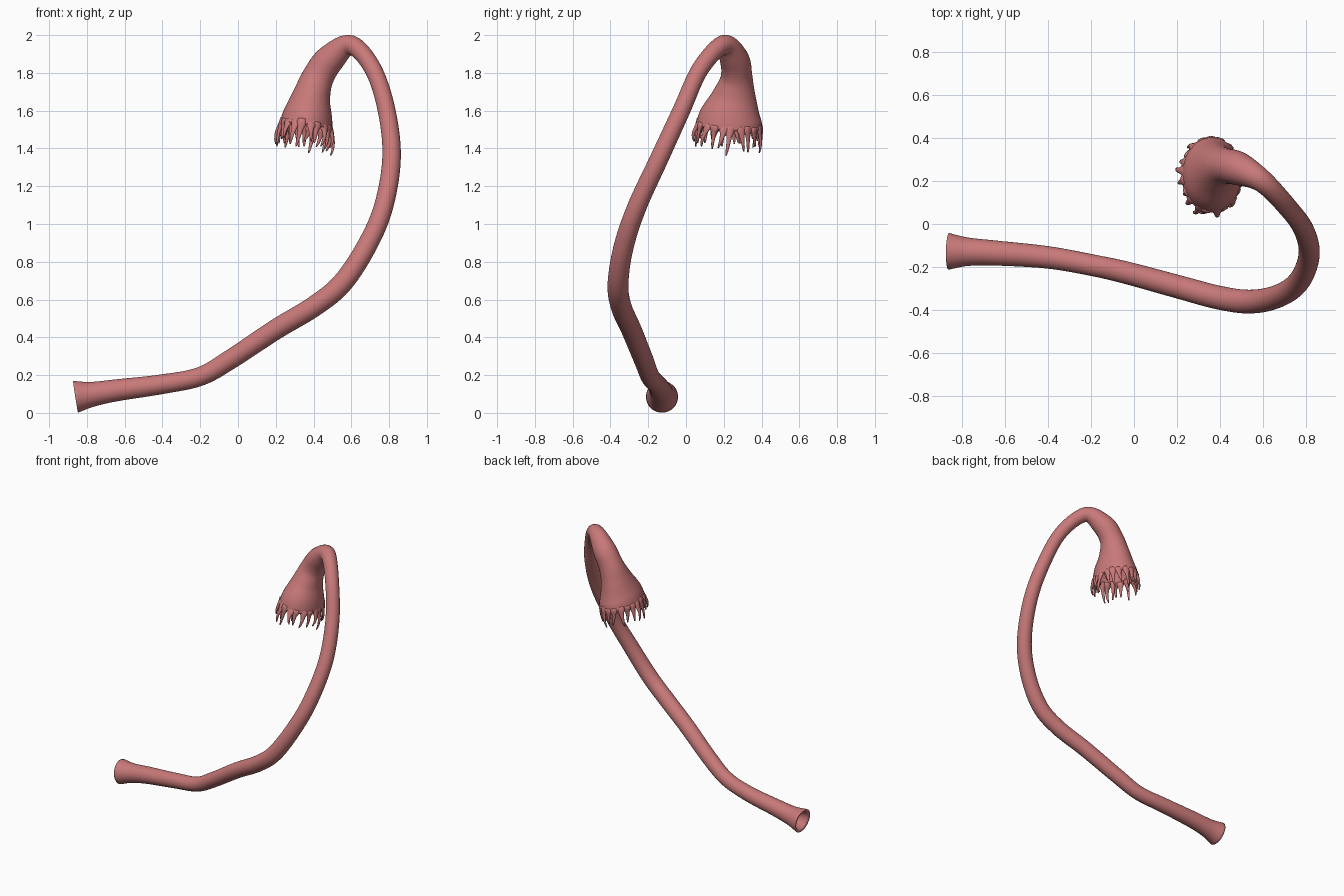
import bpy, bmesh, random
from math import sin, cos, pi
from mathutils import Vector

if "Cube" in bpy.data.objects:
    bpy.data.objects.remove(bpy.data.objects["Cube"])

random.seed(4)
mat = bpy.data.materials.new("tissue_pink")
mat.diffuse_color = (0.58, 0.19, 0.19, 1)
mat.use_nodes = True
mat.node_tree.nodes["Principled BSDF"].inputs["Base Color"].default_value = mat.diffuse_color


def spline(pts, steps):
    """Catmull-Rom through rows of any width."""
    p = [Vector(q) for q in pts]
    p = [p[0] * 2 - p[1]] + p + [p[-1] * 2 - p[-2]]
    out = []
    for i in range(1, len(p) - 2):
        a, b, c, d = p[i - 1:i + 3]
        for s in range(steps):
            t = s / steps
            out.append(0.5 * (2 * b + (c - a) * t + (2 * a - 5 * b + 4 * c - d) * t * t
                              + (3 * b - a - 3 * c + d) * t ** 3))
    return out + [p[-2]]


def rings_along(rows, sides, stretch_dir):
    """Rows are (x, y, z, radius, stretch); returns rings of points."""
    c = [Vector(r[:3]) for r in rows]
    n = len(c)
    u, rings = None, []
    for i in range(n):
        t = (c[min(i + 1, n - 1)] - c[max(i - 1, 0)]).normalized()
        u = t.orthogonal() if u is None else u - t * u.dot(t)
        u.normalize()
        v = t.cross(u)
        ring = []
        for k in range(sides):
            a = 2 * pi * k / sides
            o = (u * cos(a) + v * sin(a)) * rows[i][3]
            o += stretch_dir * o.dot(stretch_dir) * (rows[i][4] - 1)
            ring.append(c[i] + o)
        rings.append(ring)
    return rings


def skin(bm, rings, closed=False, caps=False):
    vs = [[bm.verts.new(p) for p in r] for r in rings]
    m = len(vs[0])
    pairs = list(zip(vs, vs[1:])) + ([(vs[-1], vs[0])] if closed else [])
    for a, b in pairs:
        for k in range(m):
            bm.faces.new((a[k], a[(k + 1) % m], b[(k + 1) % m], b[k]))
    if caps:
        bm.faces.new(vs[0])
        bm.faces.new(vs[-1])


def finish(name, bm):
    bmesh.ops.recalc_face_normals(bm, faces=bm.faces)
    me = bpy.data.meshes.new(name)
    bm.to_mesh(me)
    bm.free()
    me.materials.append(mat)
    me.shade_smooth()
    ob = bpy.data.objects.new(name, me)
    bpy.context.collection.objects.link(ob)


# Centre line: x, y, z, radius, stretch along y
path = [
    (-0.86, -0.127, 0.085, 0.085, 1), (-0.77, -0.129, 0.099, 0.066, 1),
    (-0.64, -0.135, 0.12, 0.058, 1), (-0.4, -0.155, 0.152, 0.052, 1),
    (-0.2, -0.19, 0.193, 0.05, 1), (-0.04, -0.225, 0.283, 0.052, 1),
    (0.2, -0.29, 0.442, 0.054, 1), (0.4, -0.343, 0.562, 0.055, 1),
    (0.55, -0.36, 0.685, 0.055, 1), (0.68, -0.33, 0.88, 0.053, 1),
    (0.77, -0.26, 1.09, 0.051, 1), (0.813, -0.14, 1.35, 0.049, 1),
    (0.787, -0.025, 1.6, 0.047, 1), (0.715, 0.075, 1.82, 0.046, 1),
    (0.6, 0.195, 1.947, 0.052, 1), (0.49, 0.255, 1.875, 0.077, 1),
    (0.425, 0.268, 1.78, 0.084, 1), (0.39, 0.255, 1.68, 0.1, 1.18),
    (0.37, 0.235, 1.58, 0.13, 1.25), (0.36, 0.228, 1.515, 0.142, 1.24)]
rows = spline(path, 7)
n = len(rows)
outer = rings_along(rows, 36, Vector((0, 1, 0)))

# Inner wall: thin at both open ends, narrow canal in between
inner = []
for i, r in enumerate(rows):
    near = min(i / 9, 1)
    q = r.copy()
    q[3] = min(max(r[3] - 0.014, 0.01), 0.07 * (1 - near) + 0.026 * near)
    if i > n - 36:
        f = (i - (n - 36)) / 35
        q[3] = 0.026 + (r[3] - 0.012 - 0.026) * min(1, f * 1.5)
    inner.append(q)
canal = rings_along(inner, 36, Vector((0, 1, 0)))
bm = bmesh.new()
skin(bm, outer + canal[::-1], closed=True)
finish("curved_tube", bm)

# Fringe of tapering fingers around the bell rim
centre = Vector(rows[-1][:3])
down = (centre - Vector(rows[-4][:3])).normalized()
rim = outer[-1]


def finger(bm, ang, inset, length, width):
    f = (ang / (2 * pi) * 36) % 36
    k = int(f)
    root = rim[k].lerp(rim[(k + 1) % 36], f - k)
    out = (root - centre).normalized()
    side = down.cross(out).normalized()
    root = root - out * inset
    sway = side * random.uniform(-0.02, 0.02)
    flare = out * random.uniform(0.0, 0.025)
    pts = []
    for t, w in ((-0.22, 0.8), (0, 1), (0.2, 0.62), (0.5, 0.4), (0.8, 0.26), (1, 0.06)):
        p = root + down * length * t + sway * t * t + flare * sin(t * 2.4)
        pts.append((*p, 0.0135 * max(w, 0.1) ** 0.6, 1 + width * w))
    skin(bm, rings_along(spline(pts, 2), 10, side), caps=True)


bm = bmesh.new()
count = 21
for i in range(count):
    a = 2 * pi * (i + random.uniform(-0.2, 0.2)) / count
    finger(bm, a, 0.008, random.uniform(0.08, 0.135), 1.0)
for i in range(7):
    a = 2 * pi * (i + random.uniform(-0.3, 0.3)) / 7
    finger(bm, a, 0.024, random.uniform(0.06, 0.11), 0.5)
finish("fringe_fingers", bm)
